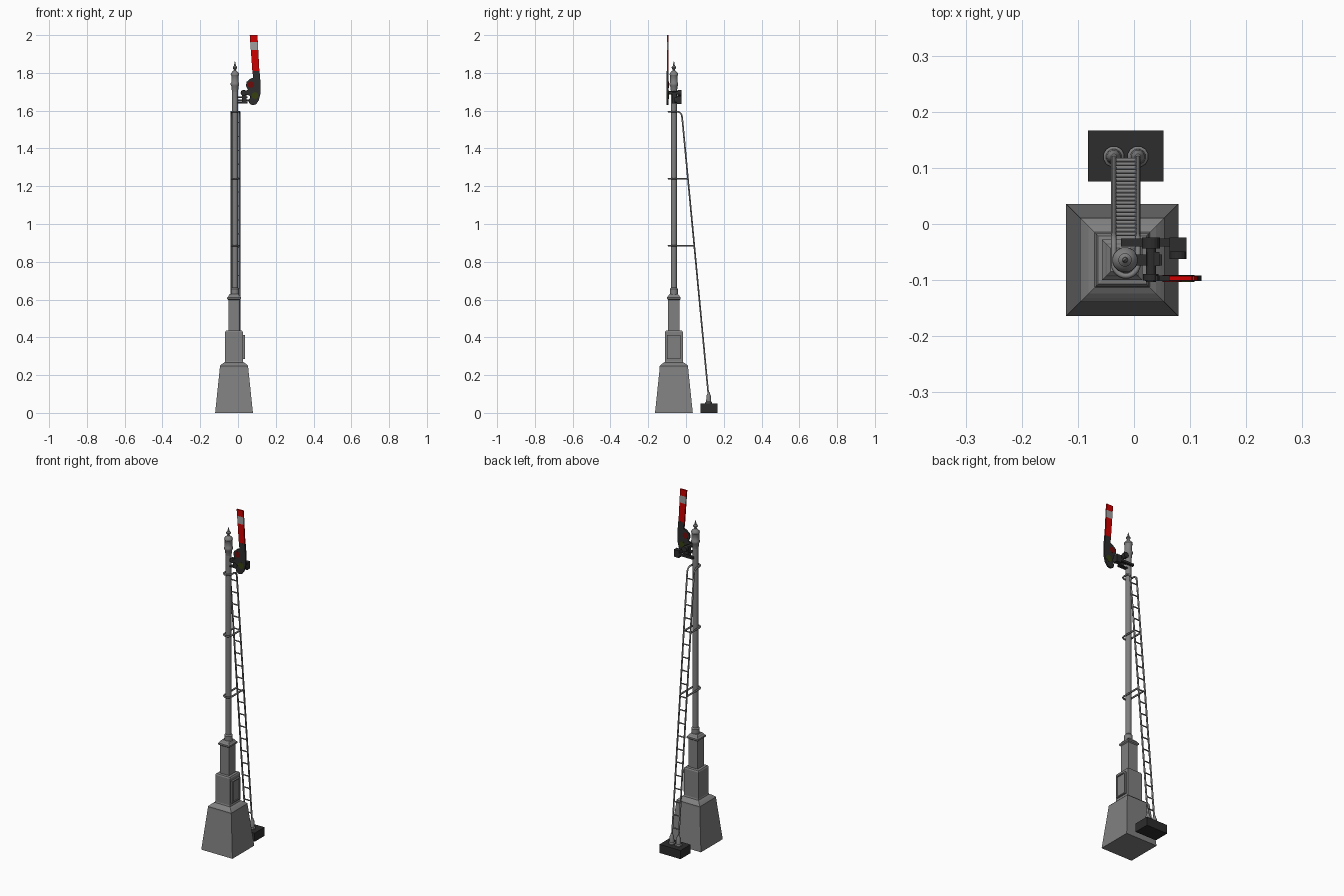
import bpy, bmesh, math
from mathutils import Vector

cube = bpy.data.objects.get("Cube")
if cube:
    bpy.data.objects.remove(cube, do_unlink=True)


def material(name, r, g, b):
    m = bpy.data.materials.new(name)
    m.use_nodes = True
    m.diffuse_color = (r, g, b, 1)
    m.node_tree.nodes["Principled BSDF"].inputs["Base Color"].default_value = (r, g, b, 1)
    return m


GREY = material("post grey", .215, .215, .215)
BLACK = material("dark metal", .026, .026, .026)
RED = material("signal red", .62, 0, 0)
STRIPE = material("stripe grey", .35, .35, .35)
RED_GLASS = material("red glass", .16, .003, .003)
GREEN_GLASS = material("green glass", .035, .05, .005)


def finish(bm, name, mat, smooth=True):
    bmesh.ops.recalc_face_normals(bm, faces=bm.faces)
    me = bpy.data.meshes.new(name)
    bm.to_mesh(me)
    bm.free()
    me.materials.append(mat)
    ob = bpy.data.objects.new(name, me)
    bpy.context.collection.objects.link(ob)
    if smooth:
        bpy.ops.object.select_all(action='DESELECT')
        ob.select_set(True)
        bpy.context.view_layer.objects.active = ob
        bpy.ops.object.shade_smooth_by_angle(angle=math.radians(35))
    return ob


def stack(name, mat, x, y, profile, sides=16):
    """Rings of (half width, z) joined into a solid; four sides gives square tiers."""
    bm = bmesh.new()
    k = math.sqrt(2) if sides == 4 else 1
    rings = []
    for r, z in profile:
        angles = [(i + .5) * math.tau / sides for i in range(sides)]
        rings.append([bm.verts.new((x + k * r * math.cos(a), y + k * r * math.sin(a), z)) for a in angles])
    for a, b in zip(rings, rings[1:]):
        for i in range(sides):
            j = (i + 1) % sides
            bm.faces.new((a[i], a[j], b[j], b[i]))
    bm.faces.new(rings[0])
    bm.faces.new(rings[-1])
    return finish(bm, name, mat, sides > 4)


def box(name, mat, x0, x1, y0, y1, z0, z1):
    bm = bmesh.new()
    bmesh.ops.create_cube(bm, size=1)
    for v in bm.verts:
        v.co = ((x0 + x1) / 2 + v.co.x * (x1 - x0), (y0 + y1) / 2 + v.co.y * (y1 - y0),
                (z0 + z1) / 2 + v.co.z * (z1 - z0))
    return finish(bm, name, mat, False)


def plate(name, mat, points, y, thick):
    """Flat x-z outline given thickness along y."""
    bm = bmesh.new()
    face = bm.faces.new([bm.verts.new((x, y - thick / 2, z)) for x, z in points])
    ext = bmesh.ops.extrude_face_region(bm, geom=[face])["geom"]
    bmesh.ops.translate(bm, vec=(0, thick, 0), verts=[v for v in ext if isinstance(v, bmesh.types.BMVert)])
    return finish(bm, name, mat, False)


def disc(name, mat, x, z, r, y, thick, n=16):
    pts = [(x + r * math.cos(i * math.tau / n), z + r * math.sin(i * math.tau / n)) for i in range(n)]
    return plate(name, mat, pts, y, thick)


def tube(name, mat, points, r):
    cu = bpy.data.curves.new(name, 'CURVE')
    cu.dimensions = '3D'
    cu.bevel_depth = r
    cu.bevel_resolution = 1
    cu.use_fill_caps = True
    sp = cu.splines.new('POLY')
    sp.points.add(len(points) - 1)
    for p, co in zip(sp.points, points):
        p.co = (*co, 1)
    cu.materials.append(mat)
    ob = bpy.data.objects.new(name, cu)
    bpy.context.collection.objects.link(ob)


# Square pedestal with equipment box and column
BX, PX, PY = -.021, -.016, -.064
stack("pedestal", GREY, BX, PY, [(.1, 0), (.075, .24), (.075, .248), (.068, .255), (.06, .262), (.05, .268)], 4)
stack("equipment_box", GREY, BX, PY, [(.052, .26), (.047, .275), (.047, .428), (.043, .435), (.032, .437)], 4)
stack("column", GREY, BX, PY, [(.03, .43), (.03, .598), (.036, .603), (.036, .612), (.03, .618),
                               (.027, .624), (.021, .63)], 4)
# Door on the box, with raised frame
box("door", GREY, .02, .031, -.1, -.03, .285, .412)
for y in (-.1, -.036):
    box("door_frame_side", GREY, .03, .036, y, y + .006, .285, .412)
for z in (.285, .406):
    box("door_frame_end", GREY, .03, .036, -.1, -.03, z, z + .006)

# Round post and finial
stack("post", GREY, PX, PY, [(.022, .62), (.022, .655), (.016, .663), (.016, 1.72)])
stack("finial", GREY, PX, PY, [(.016, 1.7), (.02, 1.73), (.023, 1.735), (.023, 1.745), (.02, 1.75), (.02, 1.785),
                               (.023, 1.79), (.022, 1.798), (.014, 1.807), (.007, 1.813), (.006, 1.818),
                               (.012, 1.825), (.012, 1.831), (.005, 1.838), (.004, 1.847), (.001, 1.86)])

# Ladder: one bent tube forms both rails and loops round the post
LX, HALF, LOOP_Y = -.0145, .0215, -.071
FOOT, HEAD = Vector((0, .12, .08)), Vector((0, -.02, 1.56))


def rail_y(z):
    return FOOT.lerp(HEAD, (z - FOOT.z) / (HEAD.z - FOOT.z)).y


def loop(z):
    arc = [math.pi + i * math.pi / 12 for i in range(13)]
    return [(LX + HALF * math.cos(a), LOOP_Y + HALF * math.sin(a), z) for a in arc]


bend = [(FOOT.y, FOOT.z), (HEAD.y, HEAD.z), (-.024, 1.58), (-.032, 1.59), (-.044, 1.595)]
tube("ladder_rails", GREY, [(LX - HALF, y, z) for y, z in bend] + loop(1.595)
     + [(LX + HALF, y, z) for y, z in reversed(bend)], .005)
for z in (.885, 1.24):
    y = rail_y(z)
    tube("ladder_stay", GREY, [(LX - HALF, y, z)] + loop(z) + [(LX + HALF, y, z)], .005)
for i in range(20):
    z = .14 + i * .0735
    tube("rung", GREY, [(LX - HALF, rail_y(z), z), (LX + HALF, rail_y(z), z)], .0035)
box("ladder_block", BLACK, -.082, .053, .076, .167, 0, .05)
for x in (LX - HALF, LX + HALF):
    stack("rail_boot", GREY, x, FOOT.y, [(.019, .045), (.019, .055), (.014, .06), (.012, .09),
                                         (.008, .1), (.005, .11)], 12)

# Bracket, spindle and lamp
box("rear_bar", BLACK, -.023, .066, -.04, -.026, 1.648, 1.66)
for z in (1.638, 1.668):
    box("bracket_bar", BLACK, PX, .05, -.074, -.054, z, z + .007)
box("bracket_web", BLACK, .022, .045, -.075, -.05, 1.64, 1.7)
disc("spindle", BLACK, .03, 1.694, .009, -.064, .078)
disc("spindle_collar", BLACK, .03, 1.694, .016, -.034, .02)
disc("spindle_hub", BLACK, .03, 1.694, .014, -.095, .012)
box("lamp_body", BLACK, .063, .094, -.05, -.024, 1.635, 1.677)
disc("lamp_lens", BLACK, .0785, 1.656, .015, -.056, .012)

# Spectacle casting with coloured glasses
AY = -.097
plate("spectacle", BLACK, [(.02, 1.686), (.05, 1.684), (.068, 1.675), (.056, 1.655), (.06, 1.638), (.075, 1.629),
                           (.095, 1.633), (.11, 1.655), (.119, 1.69), (.12, 1.74), (.114, 1.81), (.078, 1.81),
                           (.08, 1.775), (.064, 1.768), (.045, 1.752), (.042, 1.73), (.052, 1.71), (.02, 1.698)],
      AY, .01)
disc("red_lens", RED_GLASS, .068, 1.738, .017, AY, .012)
disc("green_lens", GREEN_GLASS, .09, 1.68, .018, AY, .012)

# Tilted arm in three painted lengths
LOW, HIGH = (.077, .114, 1.795), (.062, .103, 2)


def arm_edge(z):
    t = (z - LOW[2]) / (HIGH[2] - LOW[2])
    return [LOW[i] + (HIGH[i] - LOW[i]) * t for i in (0, 1)]


for name, mat, z0, z1 in (("arm_inner", RED, 1.795, 1.92), ("arm_stripe", STRIPE, 1.92, 1.963),
                          ("arm_tip", RED, 1.963, 2)):
    a, b = arm_edge(z0), arm_edge(z1)
    plate(name, mat, [(a[0], z0), (a[1], z0), (b[1], z1), (b[0], z1)], AY, .008)
